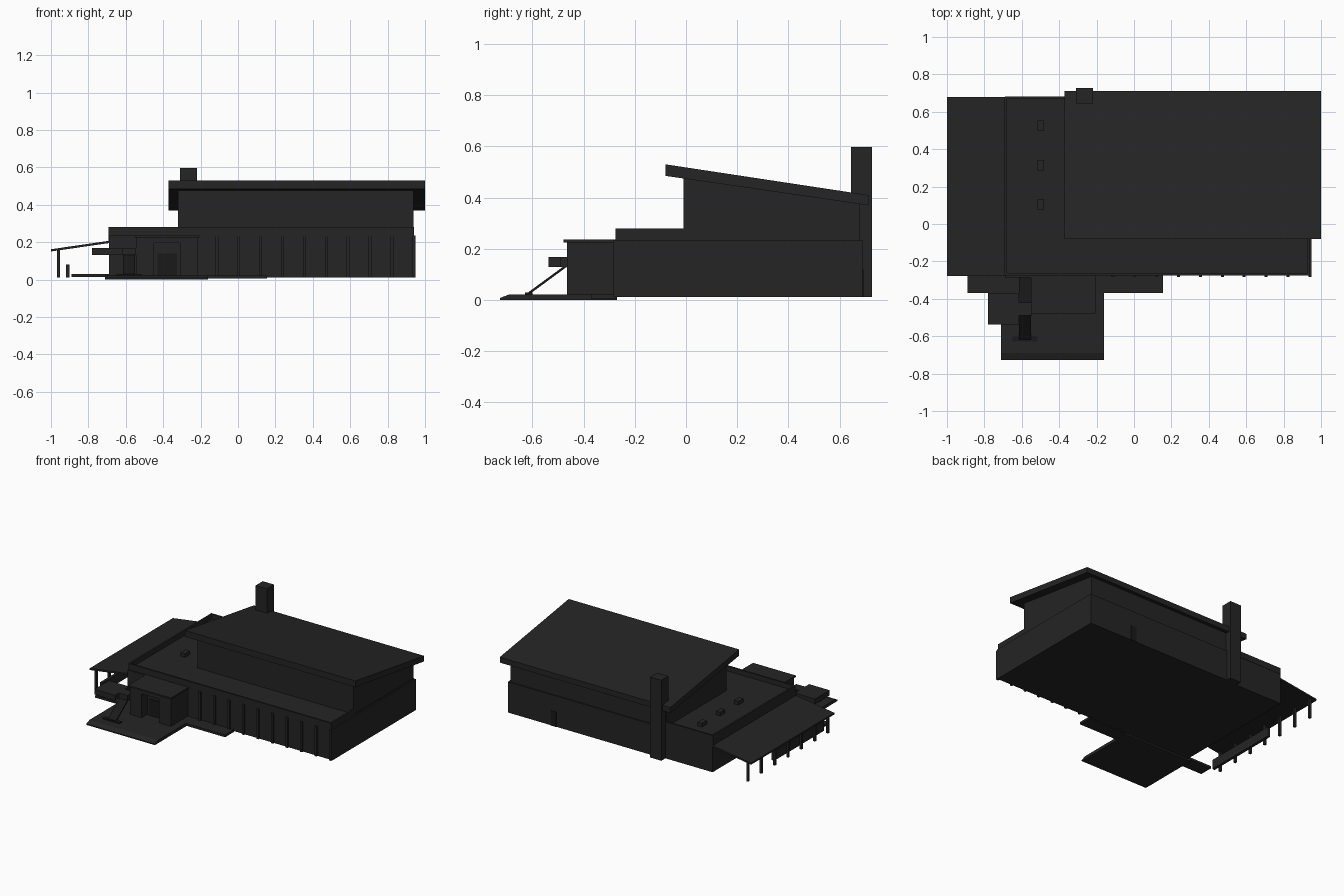
import bpy, bmesh, math
from mathutils import Matrix


def material(name, v):
    m = bpy.data.materials.new(name)
    m.diffuse_color = (v, v, v, 1)
    return m


CHARCOAL = material("charcoal", 0.018)
DARK = material("dark_charcoal", 0.010)


def mesh(name, verts, faces, mat=CHARCOAL):
    me = bpy.data.meshes.new(name)
    me.from_pydata(verts, [], faces)
    bm = bmesh.new()
    bm.from_mesh(me)
    bmesh.ops.recalc_face_normals(bm, faces=bm.faces)
    bm.to_mesh(me)
    bm.free()
    me.materials.append(mat)
    ob = bpy.data.objects.new(name, me)
    bpy.context.collection.objects.link(ob)
    return ob


def prism(name, profile, lo, hi, axis="x", mat=CHARCOAL):
    """Extrude a (y,z) profile along x, or an (x,z) profile along y."""
    n = len(profile)
    put = (lambda p, t: (t, p[0], p[1])) if axis == "x" else (lambda p, t: (p[0], t, p[1]))
    verts = [put(p, t) for t in (lo, hi) for p in profile]
    faces = [tuple(range(n)), tuple(range(n, 2 * n))]
    faces += [(i, (i + 1) % n, n + (i + 1) % n, n + i) for i in range(n)]
    return mesh(name, verts, faces, mat)


def box(name, x0, x1, y0, y1, z0, z1, mat=CHARCOAL):
    return prism(name, [(y0, z0), (y1, z0), (y1, z1), (y0, z1)], x0, x1, "x", mat)


# Lower storey with a flat roof behind a parapet
box("lower_storey", -0.69, 0.94, -0.27, 0.68, 0.012, 0.245)
box("parapet_front", -0.69, 0.94, -0.275, -0.262, 0.23, 0.28)
box("parapet_left", -0.692, -0.68, -0.27, 0.68, 0.20, 0.28)
box("parapet_right", 0.928, 0.94, -0.27, 0.0, 0.235, 0.28)
box("parapet_back", -0.69, -0.32, 0.67, 0.682, 0.235, 0.28)
box("right_wall_cladding", 0.938, 0.95, -0.275, 0.69, 0.012, 0.235)
box("back_wall_cladding", -0.22, 0.95, 0.675, 0.69, 0.012, 0.235)
box("back_door", 0.56, 0.605, 0.688, 0.694, 0.012, 0.12, DARK)

# Upper hall following the slope of the roof
prism("upper_hall", [(-0.01, 0.24), (0.68, 0.24), (0.68, 0.385), (-0.01, 0.49)], -0.32, 0.938)
prism("sloped_roof", [(-0.08, 0.485), (0.712, 0.37), (0.712, 0.41), (-0.08, 0.53)], -0.372, 1.0)

# Chimney
box("chimney", -0.31, -0.22, 0.645, 0.727, 0.012, 0.597)

# Skylights on the flat roof
for i, y in enumerate((0.105, 0.315, 0.525)):
    box(f"skylight_{i}", -0.515, -0.48, y - 0.028, y + 0.028, 0.24, 0.272)

# Front mullions
for i in range(10):
    x = 0.94 - i * 0.117
    box(f"mullion_{i}", x - 0.008, x + 0.008, -0.283, -0.265, 0.012, 0.232)

# Entry block: side walls, roof and recessed door
box("entry_left_wall", -0.545, -0.45, -0.465, -0.265, 0.012, 0.225)
box("entry_right_wall", -0.31, -0.215, -0.465, -0.265, 0.012, 0.225)
box("entry_lintel", -0.45, -0.31, -0.465, -0.265, 0.195, 0.225)
box("entry_back_panel", -0.45, -0.31, -0.40, -0.39, 0.012, 0.2)
box("entry_door", -0.43, -0.325, -0.406, -0.399, 0.012, 0.14, DARK)
box("entry_roof", -0.55, -0.205, -0.478, -0.265, 0.225, 0.236)
box("entry_side_wall", -0.69, -0.545, -0.285, -0.265, 0.012, 0.236)

# Projecting flat canopy left of the entry
box("side_canopy", -0.78, -0.615, -0.537, -0.37, 0.13, 0.168)
box("canopy_neck", -0.66, -0.545, -0.49, -0.42, 0.13, 0.168)

# Sloping ramp panel and its foot, with the dark landing behind
prism("ramp_panel", [(-0.63, 0.02), (-0.615, 0.02), (-0.465, 0.13), (-0.48, 0.13)], -0.615, -0.55, "x", DARK)
box("ramp_foot", -0.65, -0.515, -0.628, -0.6, 0.018, 0.03, DARK)
box("landing", -0.615, -0.55, -0.42, -0.28, 0.12, 0.13, DARK)

# Paving
prism("forecourt", [(-0.727, 0.0), (-0.27, 0.0), (-0.27, 0.022), (-0.69, 0.022), (-0.727, 0.008)], -0.712, -0.16)
box("right_paving", -0.16, 0.155, -0.37, -0.27, 0.005, 0.022)
box("left_paving", -0.89, -0.69, -0.37, -0.27, 0.014, 0.03)

# Lean-to on the left with posts and a low wall
prism("lean_to_roof", [(-1.0, 0.15), (-0.69, 0.195), (-0.69, 0.207), (-1.0, 0.162)], -0.277, 0.68, "y")
for i in range(7):
    y = -0.26 + i * 0.153
    box(f"lean_to_post_{i}", -0.968, -0.952, y - 0.008, y + 0.008, 0.012, 0.158)
box("low_wall", -0.92, -0.9, -0.27, 0.3, 0.012, 0.08)
